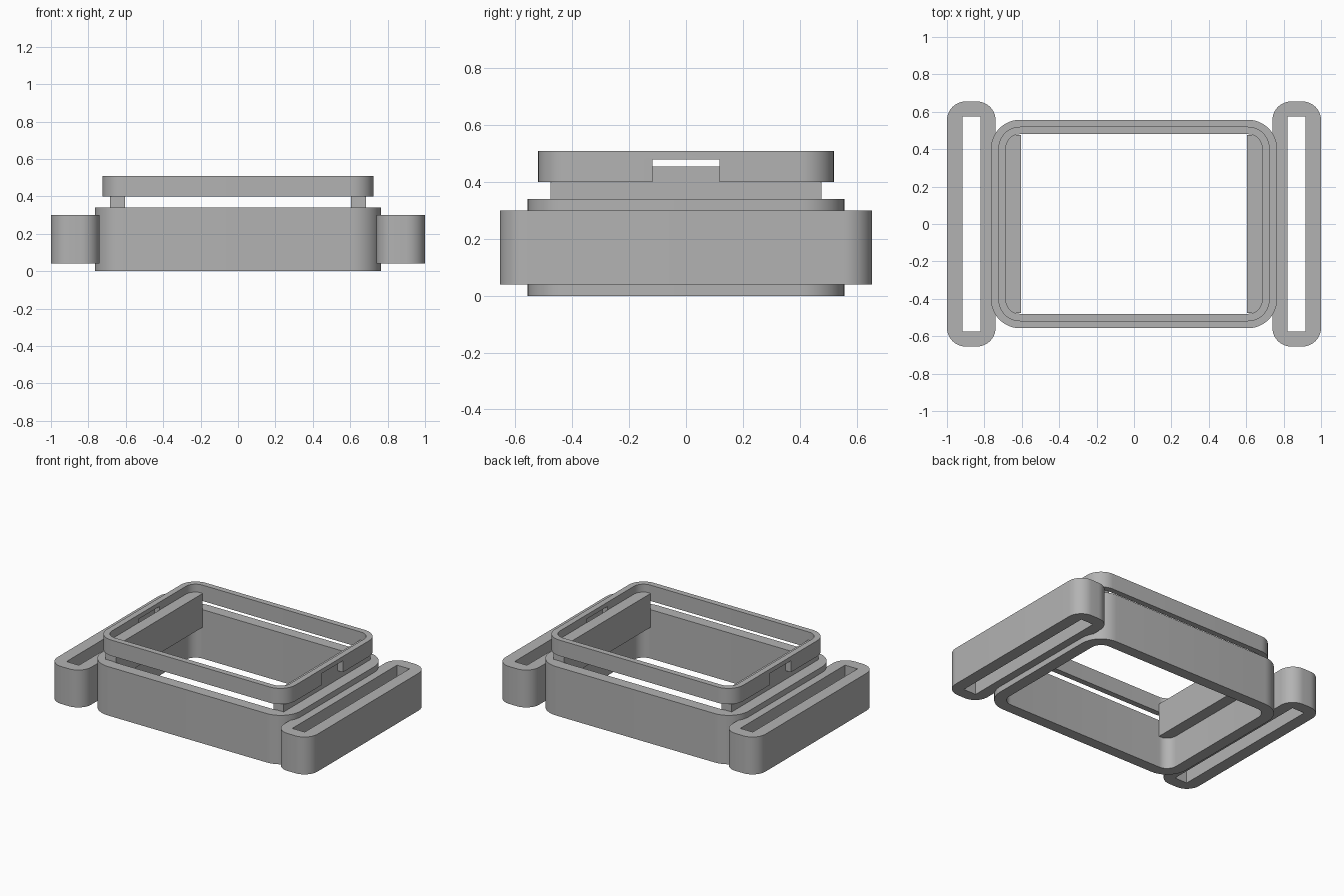
import bpy, bmesh, math

cube = bpy.data.objects.get("Cube")
if cube:
    bpy.data.objects.remove(cube, do_unlink=True)

grey = bpy.data.materials.new("plain_grey")
grey.use_nodes = True
colour = (0.45, 0.45, 0.45, 1)
grey.diffuse_color = colour
grey.node_tree.nodes["Principled BSDF"].inputs["Base Color"].default_value = colour

STEPS = 12


def outline(hx, hy, r, cx=0):
    """Rounded rectangle, counter-clockwise; r = 0 gives sharp corners."""
    pts = []
    for i, (sx, sy) in enumerate([(1, 1), (-1, 1), (-1, -1), (1, -1)]):
        for k in range(STEPS + 1):
            a = (i + k / STEPS) * math.pi / 2
            pts.append((cx + sx * (hx - r) + r * math.cos(a),
                        sy * (hy - r) + r * math.sin(a)))
    return pts


def finish(bm, name):
    bmesh.ops.remove_doubles(bm, verts=bm.verts, dist=1e-5)
    bmesh.ops.recalc_face_normals(bm, faces=bm.faces)
    mesh = bpy.data.meshes.new(name)
    bm.to_mesh(mesh)
    bm.free()
    mesh.materials.append(grey)
    obj = bpy.data.objects.new(name, mesh)
    bpy.context.collection.objects.link(obj)
    return obj


def activate(obj):
    bpy.ops.object.select_all(action='DESELECT')
    obj.select_set(True)
    bpy.context.view_layer.objects.active = obj


def frame(name, outer, inner, z0, z1):
    """Closed ring between two outlines, from z0 to z1."""
    bm = bmesh.new()
    rings = [[bm.verts.new((x, y, z)) for x, y in pts]
             for pts, z in ((outer, z0), (outer, z1), (inner, z1), (inner, z0))]
    n = len(outer)
    for a, b in zip(rings, rings[1:] + rings[:1]):
        for i in range(n):
            j = (i + 1) % n
            bm.faces.new((a[i], a[j], b[j], b[i]))
    bmesh.ops.dissolve_degenerate(bm, dist=1e-5, edges=bm.edges)
    return finish(bm, name)


def block(name, x0, x1, hy, z0, z1):
    bm = bmesh.new()
    bmesh.ops.create_cube(bm, size=1)
    for v in bm.verts:
        v.co = (x1 if v.co.x > 0 else x0, hy if v.co.y > 0 else -hy,
                z1 if v.co.z > 0 else z0)
    return finish(bm, name)


def smooth(obj):
    activate(obj)
    bpy.ops.object.shade_smooth_by_angle(angle=math.radians(30))


# Case body and the thin raised rim above it
opening = outline(0.685, 0.48, 0.075)
smooth(frame("case_body", outline(0.765, 0.557, 0.155), opening, 0, 0.34))
rim = frame("top_rim", outline(0.725, 0.52, 0.115), opening, 0.40, 0.51)

# Notch through both short sides of the rim
cutter = block("notch_cutter", -1, 1, 0.117, 0.35, 0.48)
cutter.hide_render = True
cut = rim.modifiers.new("notch", 'BOOLEAN')
cut.operation = 'DIFFERENCE'
cut.solver = 'EXACT'
cut.object = cutter
activate(rim)
bpy.ops.object.modifier_apply(modifier="notch")
bpy.data.objects.remove(cutter, do_unlink=True)
smooth(rim)

# Strap loops and inner support plates on both sides
for side, s in (("left", 1), ("right", -1)):
    smooth(frame(side + "_strap_loop", outline(0.13, 0.655, 0.1, s * 0.87),
                 outline(0.048, 0.575, 0, s * 0.868), 0.04, 0.30))
    x0, x1 = sorted((s * 0.605, s * 0.685))
    block(side + "_support_plate", x0, x1, 0.476, 0.22, 0.455)
